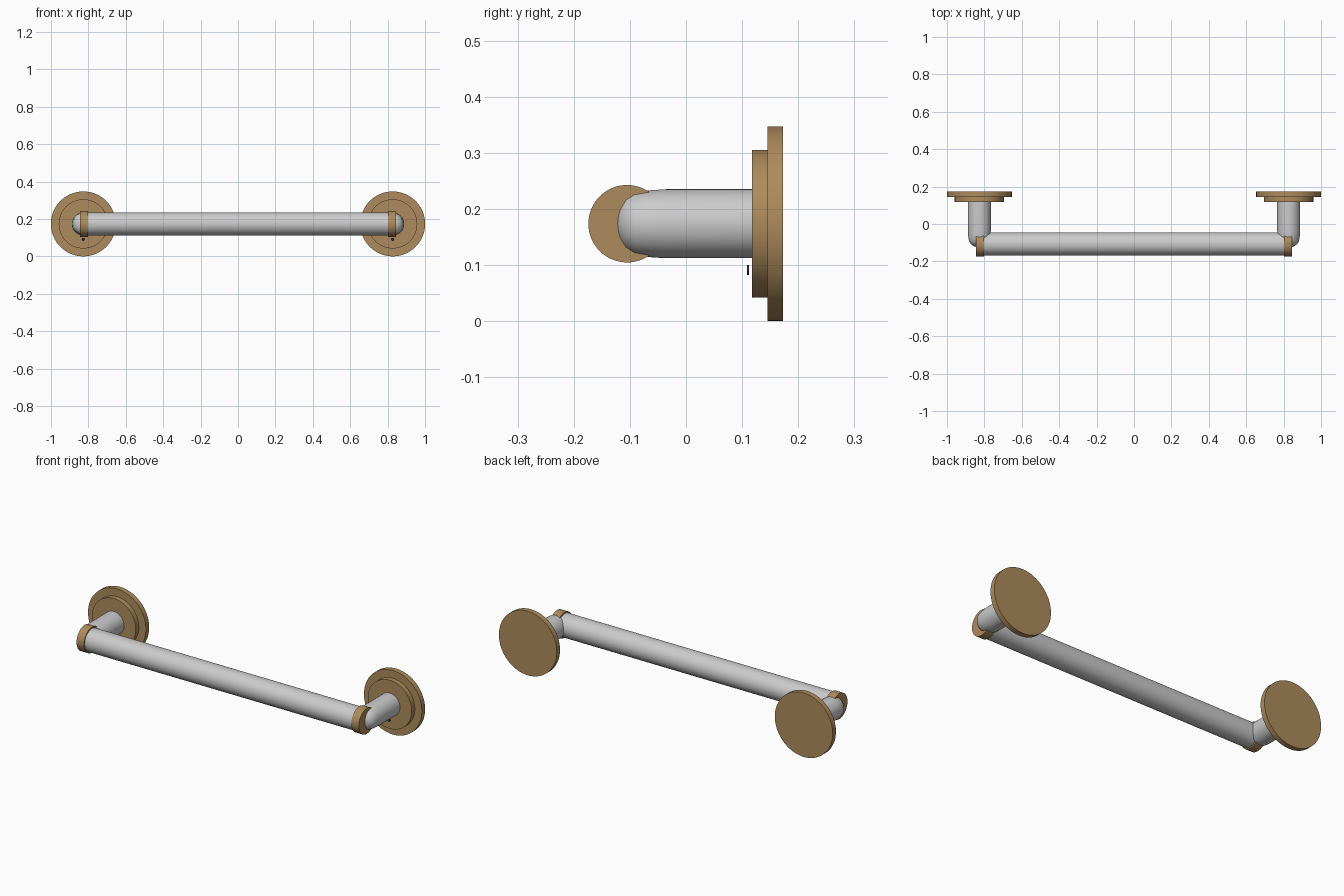
import bpy, bmesh, math
from mathutils import Matrix

if "Cube" in bpy.data.objects:
    bpy.data.objects.remove(bpy.data.objects["Cube"])

SEG = 64
Z = 0.1735      # height of all axes
POST_X = 0.827
BAR_Y = -0.107

brass = bpy.data.materials.new("brass")
brass.diffuse_color = (0.42, 0.26, 0.11, 1)
brass.use_nodes = True
brass.node_tree.nodes["Principled BSDF"].inputs["Base Color"].default_value = brass.diffuse_color
dark = bpy.data.materials.new("dark_metal")
dark.diffuse_color = (0.03, 0.03, 0.03, 1)
dark.use_nodes = True
dark.node_tree.nodes["Principled BSDF"].inputs["Base Color"].default_value = dark.diffuse_color


def lathe(name, profile, axis, loc, mat=None, seg=SEG):
    """Solid of revolution; profile is (radius, position along axis)."""
    bm = bmesh.new()
    rings = []
    for r, t in profile:
        rings.append([bm.verts.new((r * math.cos(2 * math.pi * i / seg),
                                    r * math.sin(2 * math.pi * i / seg), t))
                      for i in range(seg)])
    for a, b in zip(rings, rings[1:]):
        for i in range(seg):
            j = (i + 1) % seg
            bm.faces.new((a[i], a[j], b[j], b[i]))
    bm.faces.new(rings[0][::-1])
    bm.faces.new(rings[-1])
    # local z becomes +x or +y
    rot = Matrix.Rotation(math.pi / 2, 4, 'Y') if axis == 'X' else Matrix.Rotation(-math.pi / 2, 4, 'X')
    bm.transform(rot)
    bmesh.ops.recalc_face_normals(bm, faces=bm.faces)
    me = bpy.data.meshes.new(name)
    bm.to_mesh(me)
    bm.free()
    ob = bpy.data.objects.new(name, me)
    ob.location = loc
    bpy.context.collection.objects.link(ob)
    if mat:
        me.materials.append(mat)
    bpy.ops.object.select_all(action='DESELECT')
    ob.select_set(True)
    bpy.context.view_layer.objects.active = ob
    bpy.ops.object.shade_smooth_by_angle(angle=math.radians(30))
    return ob


# Horizontal rail
lathe("rail", [(0.0615, -0.82), (0.0615, 0.82)], 'X', (0, BAR_Y, Z))

for side, s in (("left", -1), ("right", 1)):
    x = s * POST_X
    # Stepped wall flange
    lathe(side + "_flange", [(0.1315, 0.118), (0.1315, 0.145), (0.1735, 0.145), (0.1735, 0.173)],
          'Y', (x, 0, Z), brass)
    # Post with a domed front end
    lathe(side + "_post", [(0.012, -0.124), (0.03, -0.118), (0.046, -0.107), (0.055, -0.092),
                           (0.0595, -0.065), (0.0615, -0.035), (0.0615, 0.12)],
          'Y', (x, 0, Z))
    # End collar on the rail
    lathe(side + "_collar", [(0.069, -0.0225), (0.069, 0.0225)],
          'X', (s * 0.8235, -0.105, Z), brass)
    # Small set screw below the post
    lathe(side + "_set_screw", [(0.0085, 0.109), (0.0085, 0.112)],
          'Y', (x, 0, 0.091), dark, 24)
